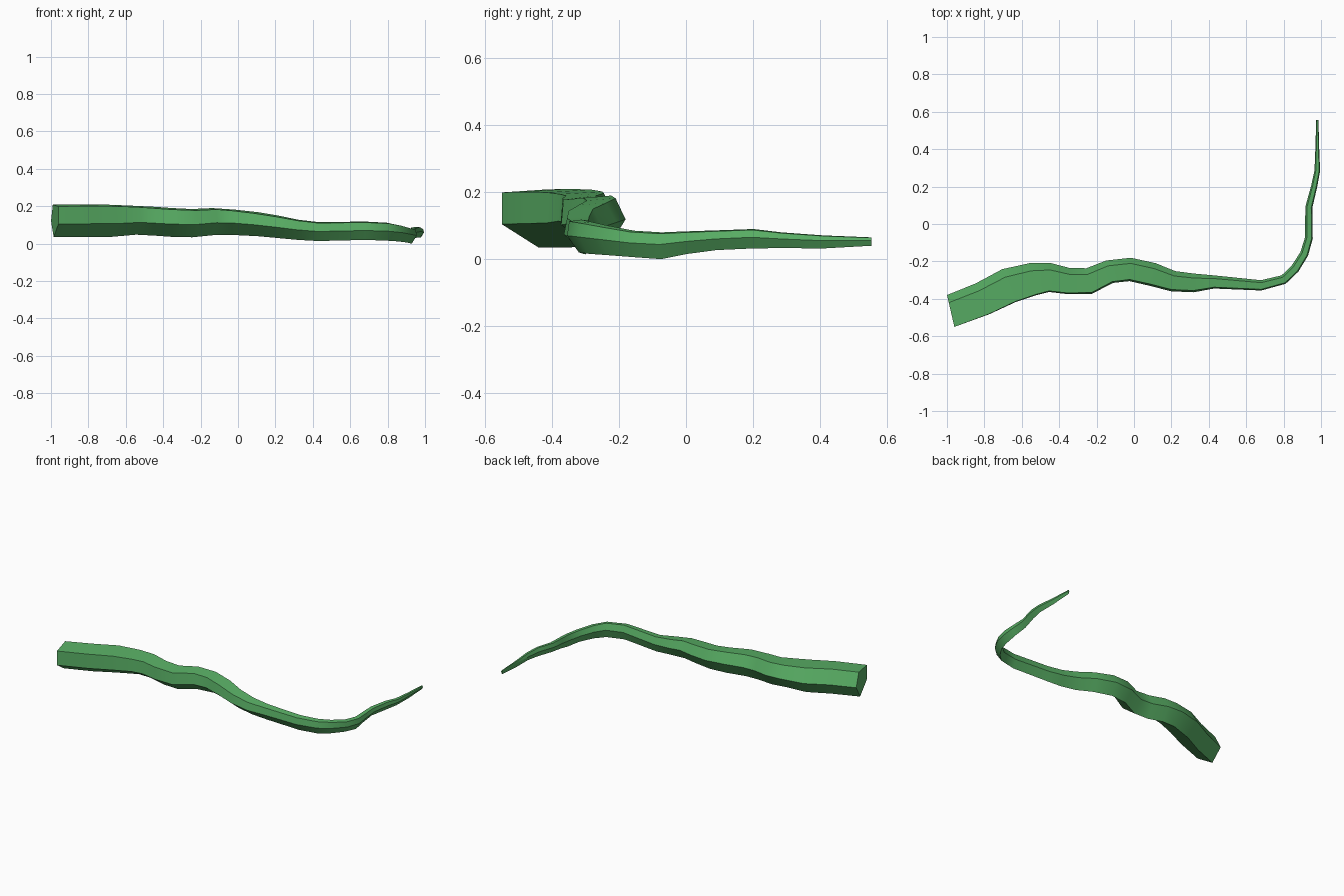
import bpy
import bmesh
from mathutils import Vector

default_cube = bpy.data.objects.get("Cube")
if default_cube:
    bpy.data.objects.remove(default_cube, do_unlink=True)


def flat_material(name, colour):
    material = bpy.data.materials.new(name)
    material.use_nodes = True
    material.diffuse_color = colour
    material.node_tree.nodes["Principled BSDF"].inputs["Base Color"].default_value = colour
    return material


# Stations along the vine: x, y, width, underside height, top height
STATIONS = [
    (-.98, -.465, .175, .035, .208),
    (-.81, -.4, .18, .035, .21),
    (-.67, -.33, .19, .036, .208),
    (-.54, -.295, .175, .048, .202),
    (-.45, -.286, .155, .043, .197),
    (-.35, -.305, .14, .036, .19),
    (-.24, -.305, .14, .034, .185),
    (-.13, -.255, .125, .045, .19),
    (-.02, -.243, .125, .046, .182),
    (.1, -.27, .125, .04, .168),
    (.21, -.306, .11, .03, .15),
    (.32, -.315, .1, .02, .128),
    (.43, -.31, .07, .014, .115),
    (.68, -.328, .055, .02, .118),
    (.8, -.297, .05, .016, .112),
    (.86, -.24, .048, .012, .1),
    (.91, -.16, .045, .006, .085),
    (.935, -.075, .042, 0, .08),
    (.935, 0, .04, .015, .083),
    (.935, .09, .038, .027, .086),
    (.963, .2, .033, .032, .09),
    (.98, .285, .03, .033, .08),
    (.98, .41, .02, .032, .071),
    (.98, .555, .012, .04, .065),
]


def cross_section(t):
    """Lopsided pentagon as (across, up) fractions; its front edge leans back toward the tip."""
    return [
        (-.5 + .2 * t, .95),
        (-.5, .4 + .2 * t),
        (.14, 0),
        (.5, .5 + .1 * t),
        (.26, 1),
    ]


def build_vine(name, stations, root_direction, material):
    bm = bmesh.new()
    centres = [Vector(station[:2]) for station in stations]
    last = len(stations) - 1
    rings = []

    # Sweep the pentagon along the bending path
    for index, (x, y, width, low, high) in enumerate(stations):
        before = centres[max(index - 1, 0)]
        after = centres[min(index + 1, last)]
        direction = (after - before).normalized()
        if index == 0:
            direction = root_direction.normalized()
        across = Vector((-direction.y, direction.x))
        ring = []
        for u, v in cross_section(index / last):
            point = centres[index] + across * (u * width)
            ring.append(bm.verts.new((point.x, point.y, low + v * (high - low))))
        rings.append(ring)

    # Sides between neighbouring rings
    for ring, following in zip(rings, rings[1:]):
        for side in range(len(ring)):
            neighbour = (side + 1) % len(ring)
            bm.faces.new((ring[side], ring[neighbour], following[neighbour], following[side]))

    # Flat cut at the root and at the tip
    bm.faces.new(rings[0])
    bm.faces.new(rings[-1])
    bmesh.ops.recalc_face_normals(bm, faces=bm.faces)

    mesh = bpy.data.meshes.new(name)
    bm.to_mesh(mesh)
    bm.free()
    mesh.materials.append(material)
    vine = bpy.data.objects.new(name, mesh)
    bpy.context.collection.objects.link(vine)
    return vine


leaf_green = flat_material("leaf_green", (.1, .43, .13, 1))
vine = build_vine("vine", STATIONS, Vector((1, .23)), leaf_green)

# Smooth along the length, crisp at the pentagon edges
bpy.ops.object.select_all(action='DESELECT')
vine.select_set(True)
bpy.context.view_layer.objects.active = vine
bpy.ops.object.shade_smooth_by_angle(angle=.6)
